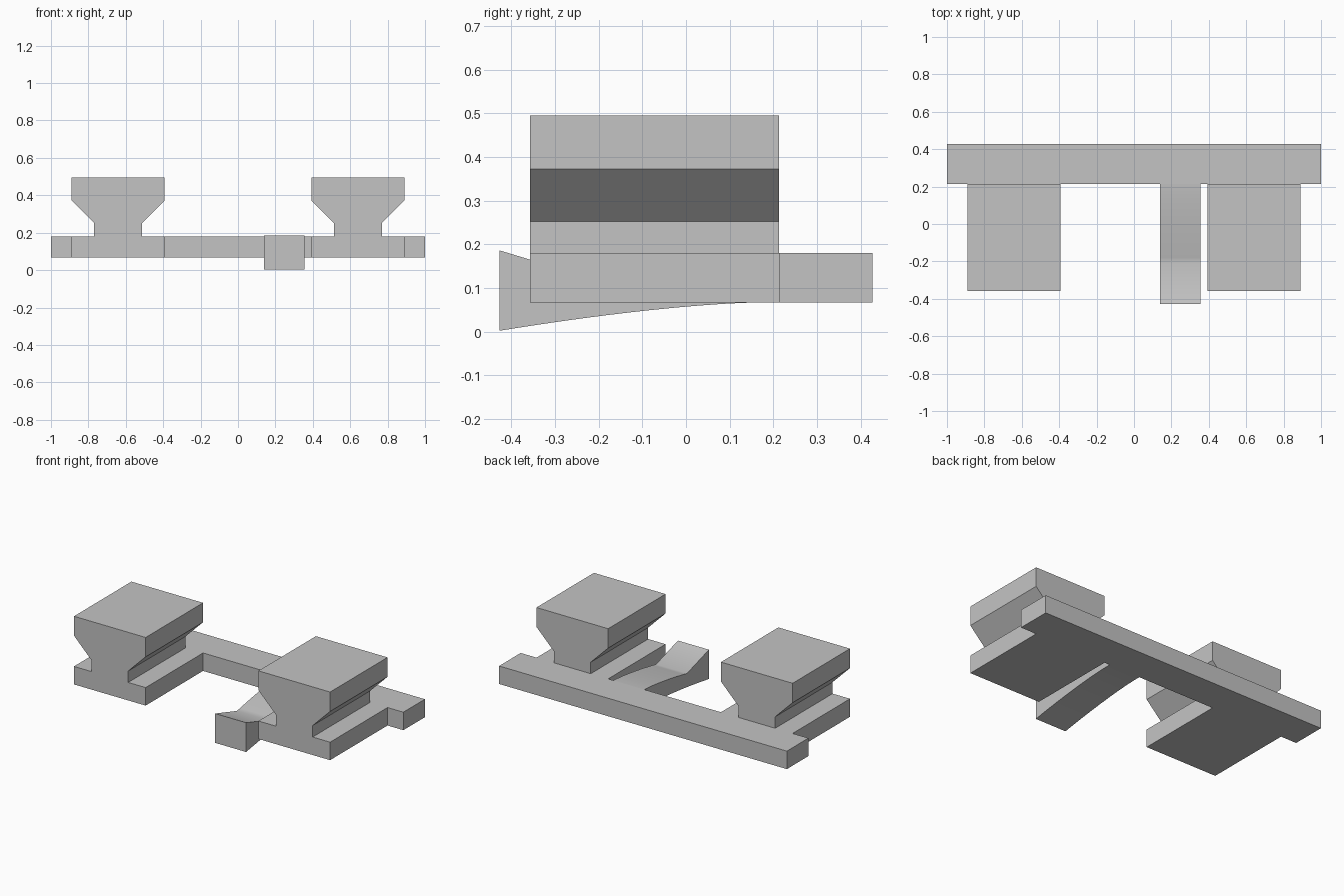
import bpy
import bmesh
from mathutils import Vector

cube = bpy.data.objects.get("Cube")
if cube:
    bpy.data.objects.remove(cube, do_unlink=True)

grey = bpy.data.materials.new("light grey plastic")
grey.use_nodes = True
colour = (0.55, 0.55, 0.55, 1)
grey.diffuse_color = colour
grey.node_tree.nodes["Principled BSDF"].inputs["Base Color"].default_value = colour

BOTTOM, PLATE_TOP = 0.067, 0.18
FRONT, BAR_FRONT, BACK = -0.357, 0.213, 0.427
TIP = -0.427


def extrude_profile(name, points, sweep):
    """Extrude a closed 3D outline along the sweep vector."""
    bm = bmesh.new()
    face = bm.faces.new([bm.verts.new(p) for p in points])
    result = bmesh.ops.extrude_face_region(bm, geom=[face], use_keep_orig=True)
    verts = [g for g in result["geom"] if isinstance(g, bmesh.types.BMVert)]
    bmesh.ops.translate(bm, verts=verts, vec=Vector(sweep))
    bmesh.ops.recalc_face_normals(bm, faces=bm.faces)
    mesh = bpy.data.meshes.new(name)
    bm.to_mesh(mesh)
    bm.free()
    mesh.materials.append(grey)
    obj = bpy.data.objects.new(name, mesh)
    bpy.context.collection.objects.link(obj)
    return obj


# Long bar across the back
bar = [(-1, BAR_FRONT), (1, BAR_FRONT), (1, BACK), (-1, BACK)]
extrude_profile("back_bar", [(x, y, BOTTOM) for x, y in bar],
                (0, 0, PLATE_TOP - BOTTOM))

# Two rails: wide foot, narrow neck and flared head
half = [(0.249, BOTTOM), (0.249, PLATE_TOP), (0.128, PLATE_TOP),
        (0.128, 0.252), (0.249, 0.373), (0.249, 0.495)]
rail = half + [(-x, z) for x, z in reversed(half)]
for side, centre in (("left", 0.641), ("right", -0.641)):
    extrude_profile(side + "_rail", [(centre + x, FRONT, z) for x, z in rail],
                    (0, BAR_FRONT - FRONT, 0))


# Curved spring tongue with a ramped catch at its tip
def bend(start, end, z, drop, power, steps=14):
    return [(start + (end - start) * i / steps, z - drop * (i / steps) ** power)
            for i in range(steps + 1)]


top = bend(BAR_FRONT, -0.21, PLATE_TOP, 0.06, 1.4) + [(TIP, 0.186)]
under = [(BAR_FRONT, BOTTOM)] + bend(0.17, TIP, BOTTOM, 0.065, 1.5)
tongue = extrude_profile("spring_tongue",
                         [(0.14, y, z) for y, z in top + under[::-1]],
                         (0.215, 0, 0))
bpy.context.view_layer.objects.active = tongue
tongue.select_set(True)
bpy.ops.object.shade_smooth_by_angle()
